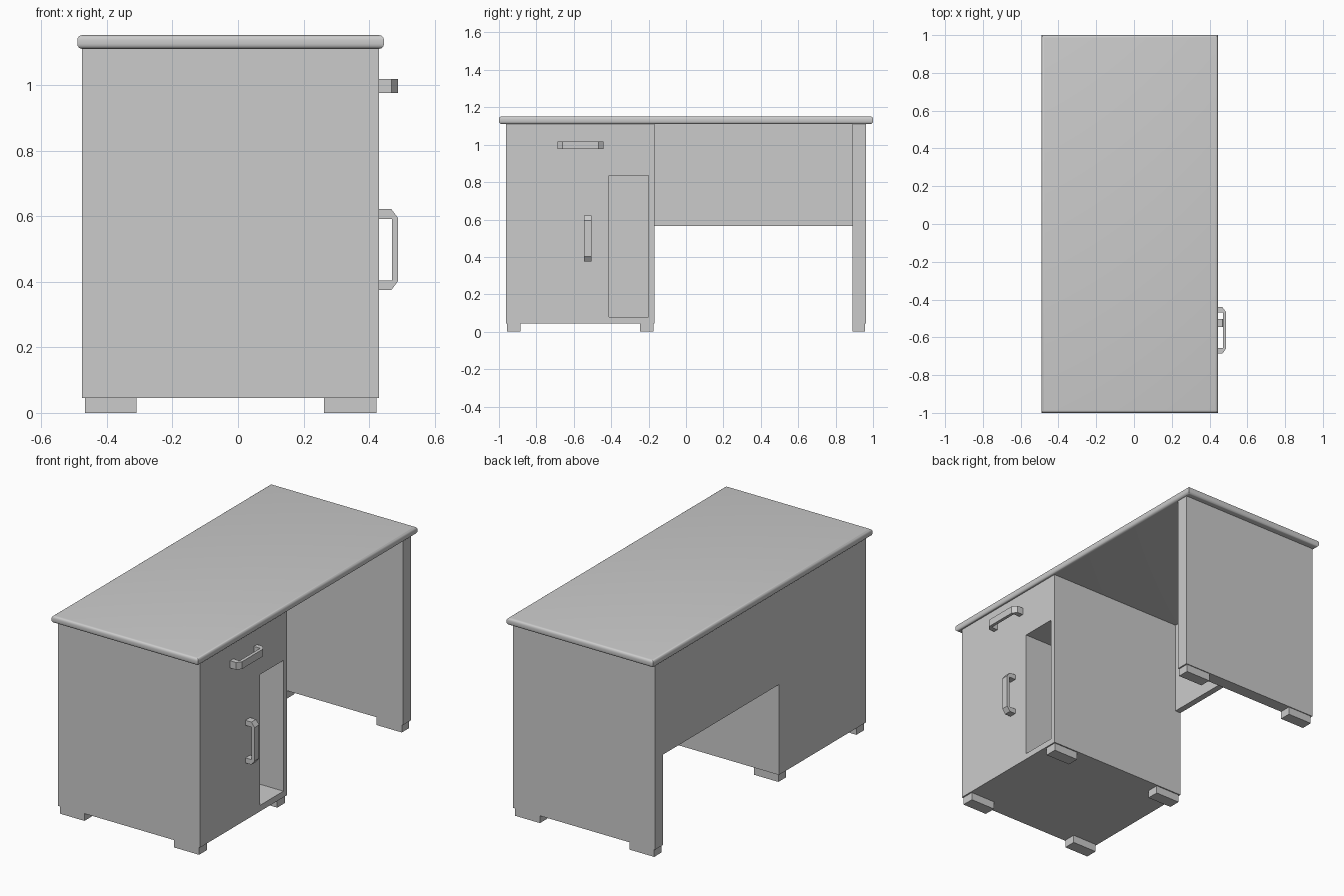
import bpy, bmesh

if "Cube" in bpy.data.objects:
    bpy.data.objects.remove(bpy.data.objects["Cube"])


def box(name, lo, hi):
    """Axis-aligned box between two corners."""
    bm = bmesh.new()
    bmesh.ops.create_cube(bm, size=1)
    for v in bm.verts:
        v.co = [(a + b) / 2 + c * (b - a) for a, b, c in zip(lo, hi, v.co)]
    me = bpy.data.meshes.new(name)
    bm.to_mesh(me)
    bm.free()
    ob = bpy.data.objects.new(name, me)
    bpy.context.collection.objects.link(ob)
    return ob


BACK, FRONT = -0.475, 0.43
BASE, TOP = 0.045, 1.11

# Table top: rounded long rims, sharp vertical corners
top = box("table_top", (-0.49, -1, TOP), (0.445, 1, 1.152))
bm = bmesh.new()
bm.from_mesh(top.data)
rims = [e for e in bm.edges if abs(e.verts[0].co.z - e.verts[1].co.z) < 1e-4]
bmesh.ops.bevel(bm, geom=rims, offset=0.015, segments=4, profile=0.5,
                affect='EDGES', clamp_overlap=True)
bm.to_mesh(top.data)
bm.free()
bpy.context.view_layer.objects.active = top
top.select_set(True)
bpy.ops.object.shade_smooth_by_angle(angle=0.6)
top.select_set(False)

# Cabinet with an open shelf niche
cabinet = box("cabinet", (BACK, -0.962, BASE), (FRONT, -0.168, TOP))
cutter = box("niche_cutter", (BACK + 0.035, -0.412, 0.08), (FRONT + 0.1, -0.2, 0.834))
cutter.hide_render = True
cutter.hide_viewport = False
cutter.display_type = 'WIRE'
mod = cabinet.modifiers.new("niche", 'BOOLEAN')
mod.operation = 'DIFFERENCE'
mod.solver = 'EXACT'
mod.object = cutter
bpy.context.view_layer.objects.active = cabinet
bpy.ops.object.modifier_apply(modifier=mod.name)
bpy.data.objects.remove(cutter)

# Side panel and rear modesty panel
box("side_panel", (BACK, 0.89, BASE), (FRONT, 0.962, TOP))
box("modesty_panel", (BACK, -0.168, 0.566), (BACK + 0.036, 0.89, TOP))

# Feet
for y0, y1 in ((-0.957, -0.886), (-0.245, -0.175), (0.89, 0.957)):
    for label, x0, x1 in (("rear", -0.467, -0.31), ("front", 0.262, 0.422)):
        box(f"{label}_foot", (x0, y0, 0), (x1, y1, BASE))


def handle(name, centre, upright):
    """Chamfered bow handle extruded from a mirrored half profile."""
    outer = [(FRONT, 0.123), (0.468, 0.123), (0.488, 0.096)]
    inner = [(0.47, 0.094), (FRONT, 0.094)]
    path = (outer + [(x, -t) for x, t in reversed(outer)]
            + [(x, -t) for x, t in reversed(inner)] + inner)
    y, z = centre
    w = 0.021
    bm = bmesh.new()
    vs = [bm.verts.new((x, y - w, z + t) if upright else (x, y + t, z - w))
          for x, t in path]
    face = bm.faces.new(vs)
    ext = bmesh.ops.extrude_face_region(bm, geom=[face])
    moved = [g for g in ext["geom"] if isinstance(g, bmesh.types.BMVert)]
    bmesh.ops.translate(bm, verts=moved, vec=(0, 2 * w, 0) if upright else (0, 0, 2 * w))
    bmesh.ops.recalc_face_normals(bm, faces=bm.faces)
    me = bpy.data.meshes.new(name)
    bm.to_mesh(me)
    bm.free()
    bpy.context.collection.objects.link(bpy.data.objects.new(name, me))


# Drawer and door handles
handle("drawer_handle", (-0.563, 0.997), False)
handle("door_handle", (-0.525, 0.498), True)
